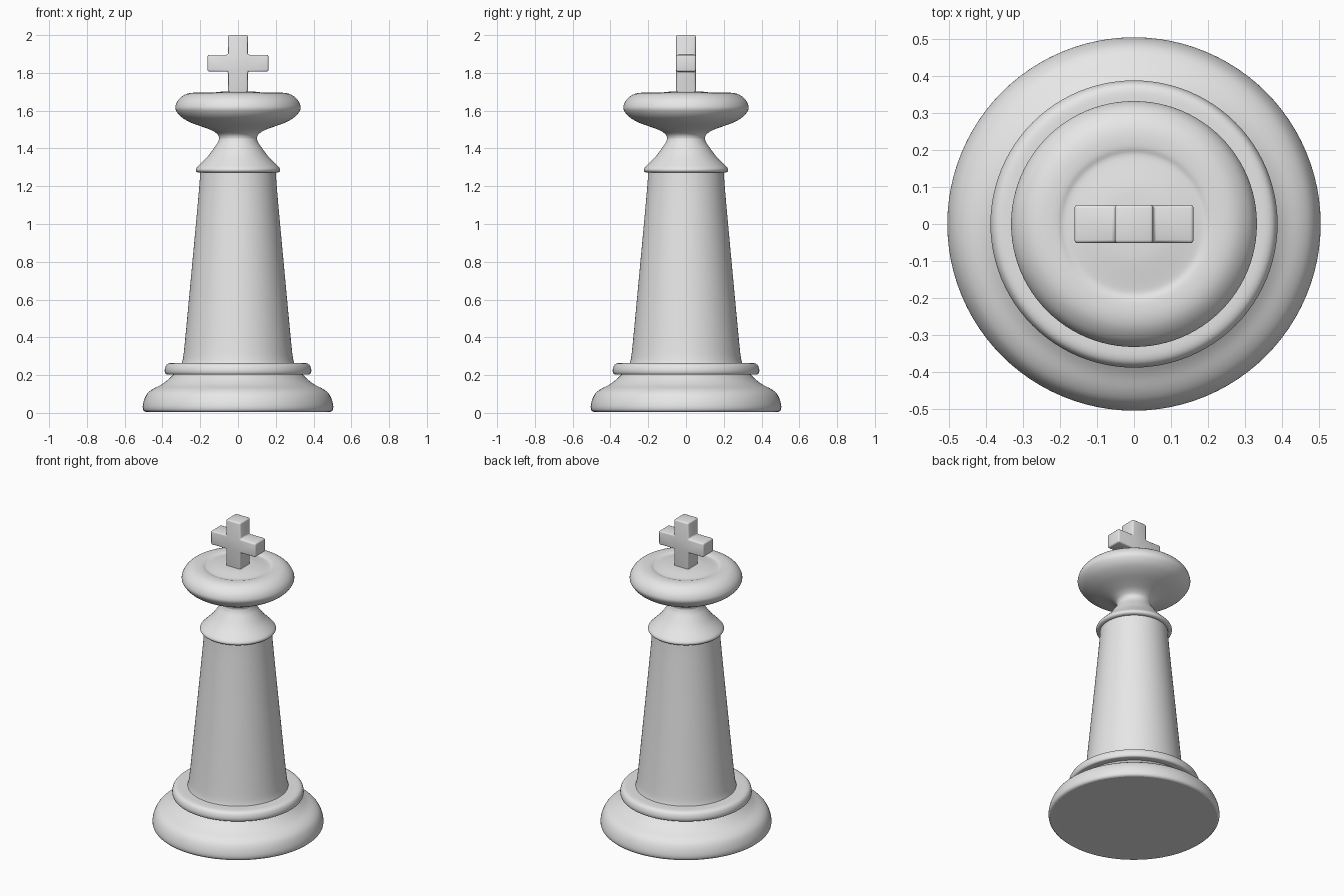
import bpy, bmesh, math

if "Cube" in bpy.data.objects:
    bpy.data.objects.remove(bpy.data.objects["Cube"])

SEGMENTS = 96

grey = bpy.data.materials.new("light grey")
grey.diffuse_color = (0.8, 0.8, 0.8, 1)
grey.use_nodes = True
grey.node_tree.nodes["Principled BSDF"].inputs["Base Color"].default_value = grey.diffuse_color


def finish(bm, name, angle):
    bmesh.ops.recalc_face_normals(bm, faces=bm.faces)
    mesh = bpy.data.meshes.new(name)
    bm.to_mesh(mesh)
    bm.free()
    mesh.materials.append(grey)
    obj = bpy.data.objects.new(name, mesh)
    bpy.context.collection.objects.link(obj)
    bpy.ops.object.select_all(action='DESELECT')
    obj.select_set(True)
    bpy.context.view_layer.objects.active = obj
    bpy.ops.object.shade_smooth_by_angle(angle=math.radians(angle))
    return obj


def smooth_curve(pts, steps=3):
    """Catmull-Rom curve through the profile points."""
    out = []
    for i in range(len(pts) - 1):
        p0, p1 = pts[max(i - 1, 0)], pts[i]
        p2, p3 = pts[i + 1], pts[min(i + 2, len(pts) - 1)]
        for s in range(steps):
            t = s / steps
            out.append(tuple(
                0.5 * (2 * b + (c - a) * t + (2 * a - 5 * b + 4 * c - d) * t * t
                       + (3 * b - a - 3 * c + d) * t ** 3)
                for a, b, c, d in zip(p0, p1, p2, p3)))
    return out + [pts[-1]]


def lathe(name, pts, angle=40):
    bm = bmesh.new()
    verts = [bm.verts.new((max(r, 0), 0, z)) for r, z in smooth_curve(pts)]
    edges = [bm.edges.new(pair) for pair in zip(verts, verts[1:])]
    bmesh.ops.spin(bm, geom=verts + edges, cent=(0, 0, 0), axis=(0, 0, 1),
                   angle=2 * math.pi, steps=SEGMENTS)
    bmesh.ops.remove_doubles(bm, verts=bm.verts, dist=0.0003)
    return finish(bm, name, angle)


# Wide foot with flat underside
lathe("base", [(0, 0.005), (0.25, 0.005), (0.47, 0.005), (0.49, 0.006),
               (0.502, 0.016), (0.504, 0.04), (0.495, 0.075), (0.478, 0.105),
               (0.45, 0.127), (0.41, 0.147), (0.375, 0.172), (0.34, 0.205)])

# Rounded ring on the foot
lathe("base_ring", [(0.335, 0.203), (0.37, 0.203), (0.384, 0.208), (0.388, 0.228),
                    (0.38, 0.252), (0.362, 0.263), (0.33, 0.265), (0.29, 0.265)])

# Tapered column
lathe("column", [(0.298, 0.262), (0.293, 0.28), (0.287, 0.32), (0.274, 0.45),
                 (0.246, 0.75), (0.22, 1.03), (0.205, 1.2), (0.2, 1.275)])

# Collar, neck and bulging head
lathe("collar", [(0.195, 1.272), (0.21, 1.272), (0.222, 1.28), (0.221, 1.295),
                 (0.195, 1.322), (0.16, 1.358), (0.13, 1.398), (0.108, 1.43),
                 (0.1, 1.452)])
lathe("head", [(0.1, 1.452), (0.106, 1.472), (0.135, 1.494), (0.19, 1.515),
               (0.25, 1.537), (0.3, 1.566), (0.328, 1.6), (0.331, 1.625),
               (0.316, 1.657), (0.285, 1.683), (0.25, 1.694), (0.21, 1.694),
               (0.19, 1.688), (0.165, 1.69), (0.12, 1.697), (0.08, 1.701),
               (0, 1.702)])

# Cross on top: plus-shaped outline, extruded and bevelled
w, arm, low, high = 0.052, 0.161, 1.807, 1.896
half = [(w, 1.69), (w, low), (arm, low), (arm, high), (w, high), (w, 2.0)]
outline = half + [(-x, z) for x, z in reversed(half)]
bm = bmesh.new()
face = bm.faces.new([bm.verts.new((x, -0.052, z)) for x, z in outline])
ext = bmesh.ops.extrude_face_region(bm, geom=[face])
bmesh.ops.translate(bm, vec=(0, 0.104, 0),
                    verts=[g for g in ext["geom"] if isinstance(g, bmesh.types.BMVert)])
bmesh.ops.recalc_face_normals(bm, faces=bm.faces)
bmesh.ops.bevel(bm, geom=list(bm.edges), offset=0.009, segments=3, profile=0.5,
                affect='EDGES')
finish(bm, "cross", 40)
